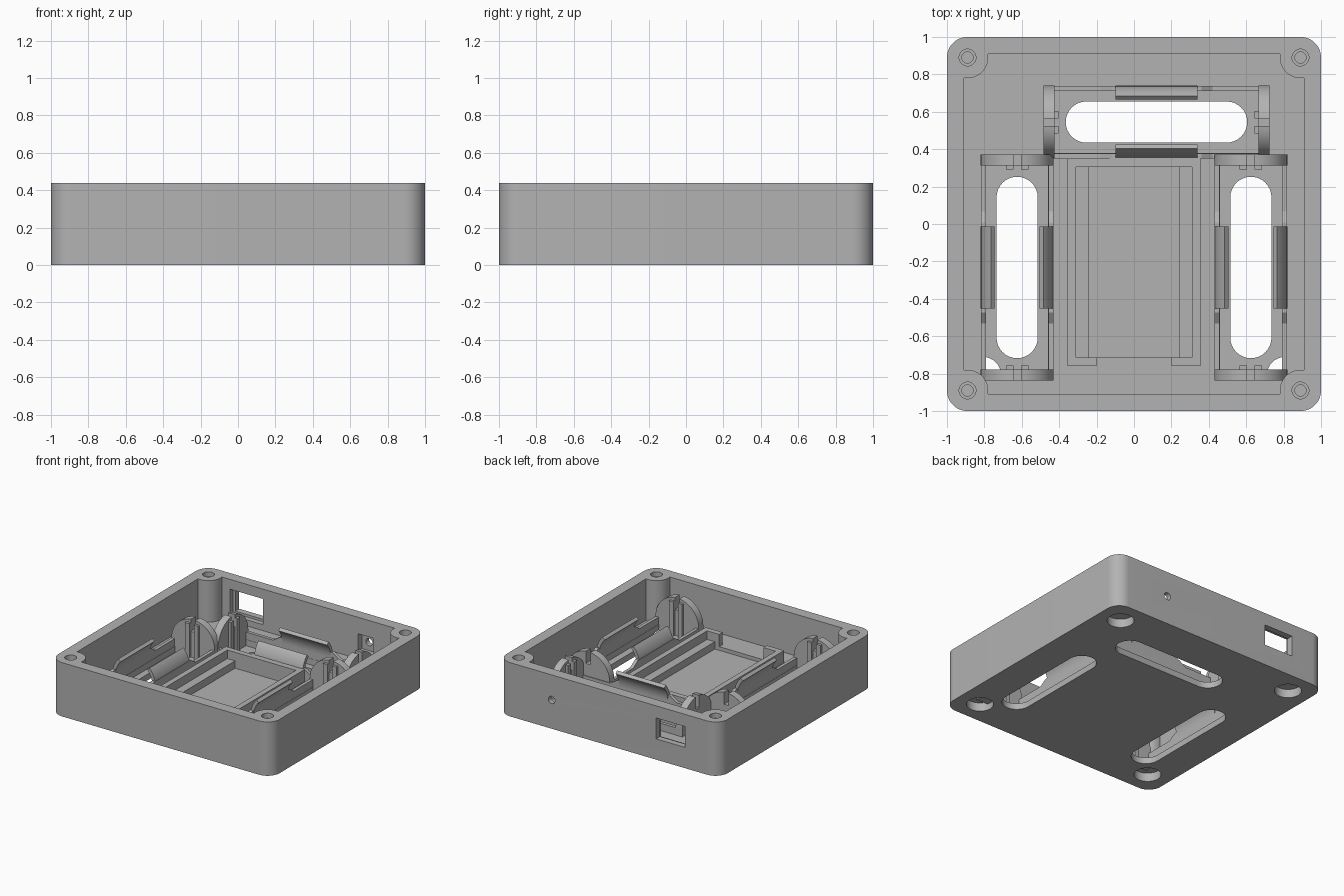
import bpy, bmesh
from math import sin, cos, radians, pi
from mathutils import Matrix

cube = bpy.data.objects.get("Cube")
if cube:
    bpy.data.objects.remove(cube, do_unlink=True)

grey = bpy.data.materials.new("grey plastic")
grey.use_nodes = True
colour = (0.45, 0.45, 0.45, 1)
grey.diffuse_color = colour
grey.node_tree.nodes["Principled BSDF"].inputs["Base Color"].default_value = colour


def arc(cx, cy, r, a0, a1, n=16):
    """Points along an arc, angles in degrees."""
    angles = [radians(a0 + (a1 - a0) * i / n) for i in range(n + 1)]
    return [(cx + r * cos(a), cy + r * sin(a)) for a in angles]


def prism(name, pts, lo, hi, axis="z", place=None):
    """Extrude a 2D outline from lo to hi along an axis."""
    order = {"z": lambda p, t: (p[0], p[1], t),
             "x": lambda p, t: (t, p[0], p[1]),
             "y": lambda p, t: (p[0], t, p[1])}[axis]
    bm = bmesh.new()
    low = [bm.verts.new(order(p, lo)) for p in pts]
    high = [bm.verts.new(order(p, hi)) for p in pts]
    bm.faces.new(low)
    bm.faces.new(high)
    for i in range(len(pts)):
        j = (i + 1) % len(pts)
        bm.faces.new((low[i], low[j], high[j], high[i]))
    bmesh.ops.recalc_face_normals(bm, faces=bm.faces)
    if place:
        bm.transform(place)
    mesh = bpy.data.meshes.new(name)
    bm.to_mesh(mesh)
    bm.free()
    mesh.materials.append(grey)
    obj = bpy.data.objects.new(name, mesh)
    bpy.context.collection.objects.link(obj)
    return obj


def rect(x0, x1, y0, y1):
    return [(x0, y0), (x1, y0), (x1, y1), (x0, y1)]


def circle(x, y, r, n=32):
    return arc(x, y, r, 0, 360 - 360 / n, n - 1)


def cut(target, cutter):
    mod = target.modifiers.new("cut", "BOOLEAN")
    mod.operation = "DIFFERENCE"
    mod.solver = "EXACT"
    mod.object = cutter
    bpy.context.view_layer.objects.active = target
    bpy.ops.object.modifier_apply(modifier=mod.name)
    bpy.data.objects.remove(cutter, do_unlink=True)


def smooth(obj):
    bpy.ops.object.select_all(action="DESELECT")
    obj.select_set(True)
    bpy.context.view_layer.objects.active = obj
    bpy.ops.object.shade_smooth_by_angle(angle=radians(30))


HEIGHT, FLOOR, BAY_FLOOR = 0.44, 0.10, 0.05
CORNERS = [(1, 1), (-1, 1), (-1, -1), (1, -1)]

# Outer case with rounded corners
outline = []
for k, (sx, sy) in enumerate(CORNERS):
    outline += arc(sx * 0.89, sy * 0.89, 0.11, 90 * k, 90 * k + 90)
case = prism("case", outline, 0, HEIGHT)

# Hollow interior, leaving round screw posts in the corners
hollow = []
for k, (sx, sy) in enumerate(CORNERS):
    hollow += arc(sx * 0.89, sy * 0.89, 0.11, 90 * k - 80, 90 * k - 190)
cut(case, prism("hollow", hollow, FLOOR, 1))

# Screw holes from above and foot recesses from below
for sx, sy in CORNERS:
    x, y = sx * 0.89, sy * 0.89
    cut(case, prism("screw_rim", circle(x, y, 0.045), 0.40, 1))
    cut(case, prism("screw_hole", circle(x, y, 0.03), 0.20, 0.41))
    cut(case, prism("foot_recess", circle(sx * 0.81, sy * 0.81, 0.10), -0.1, 0.07))

# Socket window and small round hole in the back wall, each with an inner recess
cut(case, prism("window", rect(-0.69, -0.43, 0.17, 0.34), 0.8, 1.1, "y"))
cut(case, prism("window_recess", rect(-0.71, -0.41, 0.15, 0.36), 0.8, 0.95, "y"))
cut(case, prism("hole", circle(0.515, 0.235, 0.03), 0.8, 1.1, "y"))
cut(case, prism("hole_recess", rect(0.45, 0.59, 0.165, 0.305), 0.8, 0.96, "y"))

# Shallow recess under the central tray
cut(case, prism("tray_recess", rect(-0.31, 0.31, -0.715, 0.305), 0.07, 0.3))


def bay(name, x, y, turn):
    """Cell holder: recess, vent slot, side walls, clips and end plates."""
    place = Matrix.Translation((x, y, 0)) @ Matrix.Rotation(radians(turn), 4, "Z")
    cut(case, prism("recess", rect(-0.545, 0.545, -0.165, 0.165), BAY_FLOOR, 0.3, "z", place))
    slot = arc(0.375, 0, 0.11, -90, 90) + arc(-0.375, 0, 0.11, 90, 270)
    cut(case, prism("vent", slot, -0.1, 0.2, "z", place))

    # Side walls with a raised shoulder, and curved clips leaning inward
    half = [(0.56, BAY_FLOOR), (0.56, 0.16), (0.30, 0.16), (0.24, 0.20)]
    wall = half + [(-u, z) for u, z in reversed(half)]
    outer = arc(0, 0.16, 0.195, 0, 44, 8)
    inner = arc(0, 0.16, 0.167, 44, 0, 8)
    clip = [(0.195, 0.09)] + outer + inner + [(0.167, 0.09)]
    for s in (1, -1):
        prism(name + "_side_wall", wall, s * 0.167, s * 0.194, "y", place)
        smooth(prism(name + "_clip", [(s * v, z) for v, z in clip], -0.22, 0.22, "x", place))

    # Arched end plates with a notch, and a contact tab on the inside
    side = [(0.195, BAY_FLOOR)] + arc(0, 0.165, 0.195, 0, 84) + [(0.02, 0.26)]
    plate = side + [(-v, z) for v, z in reversed(side)]
    for s in (1, -1):
        smooth(prism(name + "_end_plate", plate, s * 0.545, s * 0.605, "x", place))
        for t in (1, -1):
            prism(name + "_contact_tab", rect(t * 0.02, t * 0.06, BAY_FLOOR, 0.33),
                  s * 0.525, s * 0.55, "x", place)


bay("right_bay", -0.625, -0.2325, 90)
bay("left_bay", 0.625, -0.2325, 90)
bay("back_bay", 0.12, 0.545, 0)
smooth(case)

# Central tray: side walls, ledges, front returns and back wall
for s in (1, -1):
    prism("tray_wall", rect(s * 0.31, s * 0.355, -0.76, 0.305), 0.08, 0.20)
    prism("tray_ledge", rect(s * 0.24, s * 0.31, -0.715, 0.305), 0.06, 0.13)
    prism("tray_front_return", rect(s * 0.20, s * 0.31, -0.76, -0.715), 0.08, 0.20)
prism("tray_back_wall", rect(-0.355, 0.355, 0.305, 0.35), 0.08, 0.20)
